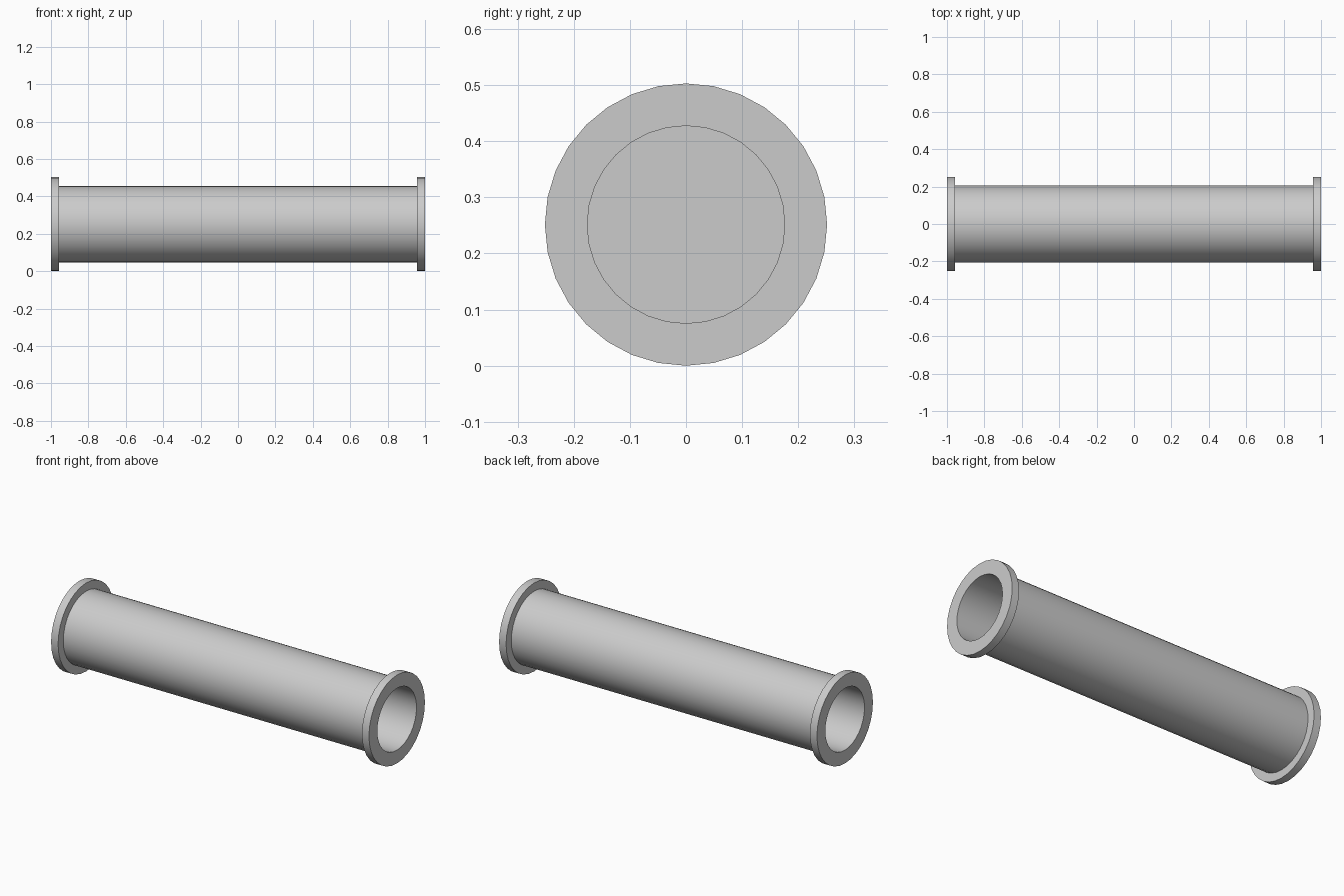
import bpy, bmesh, math

if "Cube" in bpy.data.objects:
    bpy.data.objects.remove(bpy.data.objects["Cube"])

SIDES = 32
R_FLANGE, R_PIPE, R_BORE = 0.2515, 0.205, 0.176
FLANGE_T = 0.044
Z = R_FLANGE


def ring(bm, x, r):
    step = 2 * math.pi / SIDES
    return [bm.verts.new((x, r * math.cos(i * step), r * math.sin(i * step)))
            for i in range(SIDES)]


def finish(bm, name):
    bmesh.ops.recalc_face_normals(bm, faces=bm.faces)
    mesh = bpy.data.meshes.new(name)
    bm.to_mesh(mesh)
    bm.free()
    ob = bpy.data.objects.new(name, mesh)
    bpy.context.collection.objects.link(ob)
    ob.location.z = Z
    bpy.ops.object.select_all(action='DESELECT')
    ob.select_set(True)
    bpy.context.view_layer.objects.active = ob
    bpy.ops.object.shade_smooth_by_angle(angle=math.radians(30))
    return ob


# Flanged pipe: closed (x, radius) profile revolved around the x axis
half = [(1 - FLANGE_T, R_PIPE), (1 - FLANGE_T, R_FLANGE),
        (1, R_FLANGE), (1, R_BORE)]
profile = half + [(-x, r) for x, r in reversed(half)]
bm = bmesh.new()
rings = [ring(bm, x, r) for x, r in profile]
for k, a in enumerate(rings):
    b = rings[(k + 1) % len(rings)]
    for i in range(SIDES):
        j = (i + 1) % SIDES
        bm.faces.new((a[i], a[j], b[j], b[i]))
finish(bm, "flanged_pipe")

# Wall that closes the bore halfway along
bm = bmesh.new()
bm.faces.new(ring(bm, 0, R_BORE))
finish(bm, "bore_wall")
